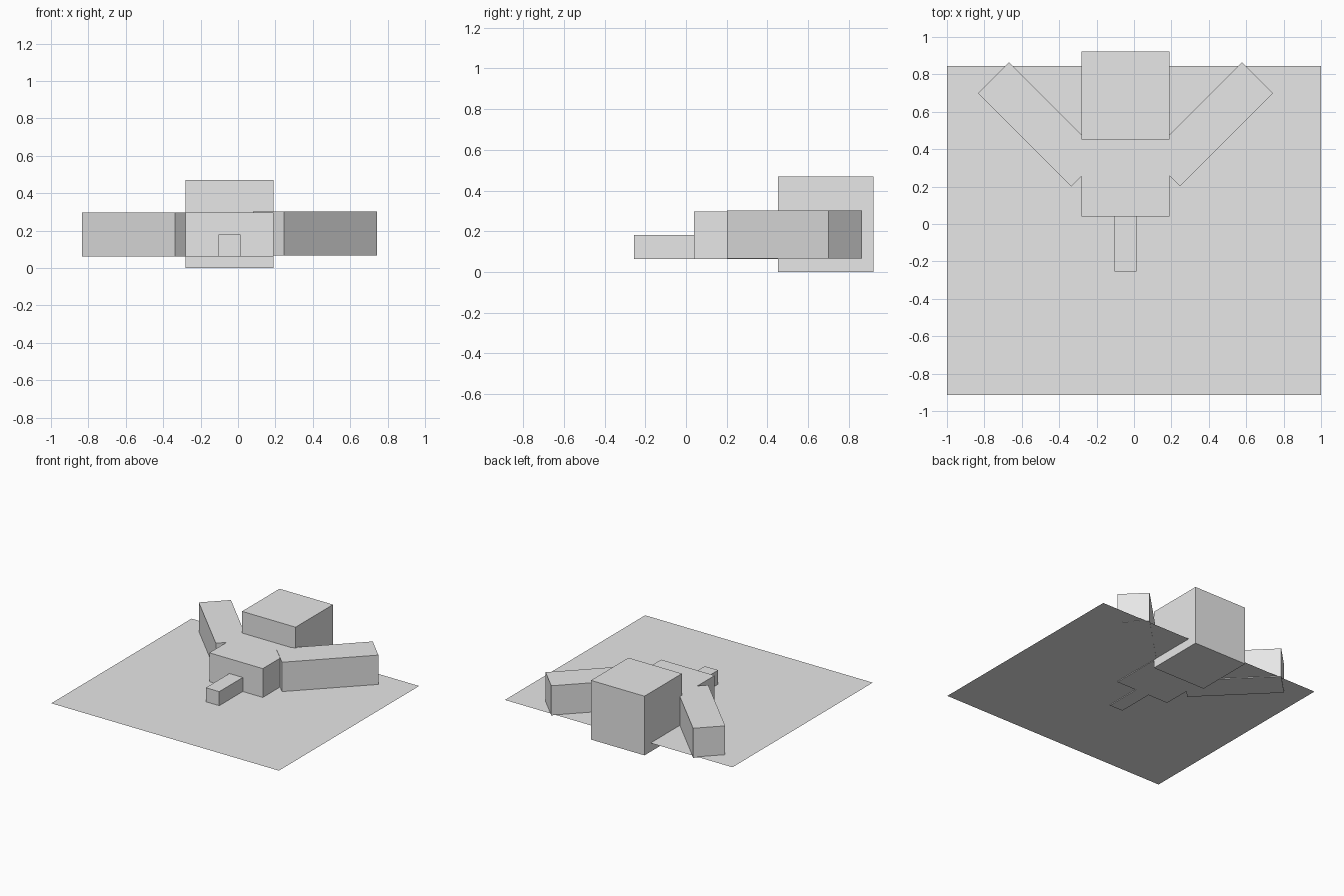
import bpy
import math
from mathutils import Matrix, Vector

if "Cube" in bpy.data.objects:
    bpy.data.objects.remove(bpy.data.objects["Cube"])

grey = bpy.data.materials.new("light_grey")
grey.diffuse_color = (0.8, 0.8, 0.8, 1.0)
grey.use_nodes = True
grey.node_tree.nodes["Principled BSDF"].inputs["Base Color"].default_value = grey.diffuse_color


def finish(obj, name):
    obj.name = name
    obj.data.materials.append(grey)


def box(name, center, size, turn=0.0):
    """Box with its mesh scaled and turned about z."""
    bpy.ops.mesh.primitive_cube_add(size=1, location=center)
    obj = bpy.context.object
    obj.data.transform(Matrix.Rotation(turn, 4, "Z") @ Matrix.Diagonal(Vector((*size, 1))))
    finish(obj, name)


MID = -0.045   # x of the figure's centre line
UNIT = 0.47    # side of the big block
LOW = 0.063    # underside of the smaller blocks

# Thin ground sheet, pierced by the big block
bpy.ops.mesh.primitive_plane_add(size=1, location=(0, -0.035, 0.069))
sheet = bpy.context.object
sheet.data.transform(Matrix.Diagonal(Vector((2.0, 1.76, 1, 1))))
finish(sheet, "ground_sheet")

# Big rear block, flat middle block and small front bar
box("rear_block", (MID, 0.686, UNIT / 2), (UNIT, UNIT, UNIT))
box("middle_block", (MID, 0.275, LOW + UNIT / 4), (UNIT, UNIT, UNIT / 2))
box("front_bar", (MID, -0.02, LOW + UNIT / 8), (UNIT / 4, UNIT, UNIT / 4))

# Two arms spreading back at 45 degrees
for side, name, lift in ((-1, "left_arm", 0.0), (1, "right_arm", 0.004)):
    box(name, (MID + side * 0.457, 0.533, LOW + lift + UNIT / 4),
        (UNIT * 1.5, UNIT / 2, UNIT / 2), side * math.pi / 4)
